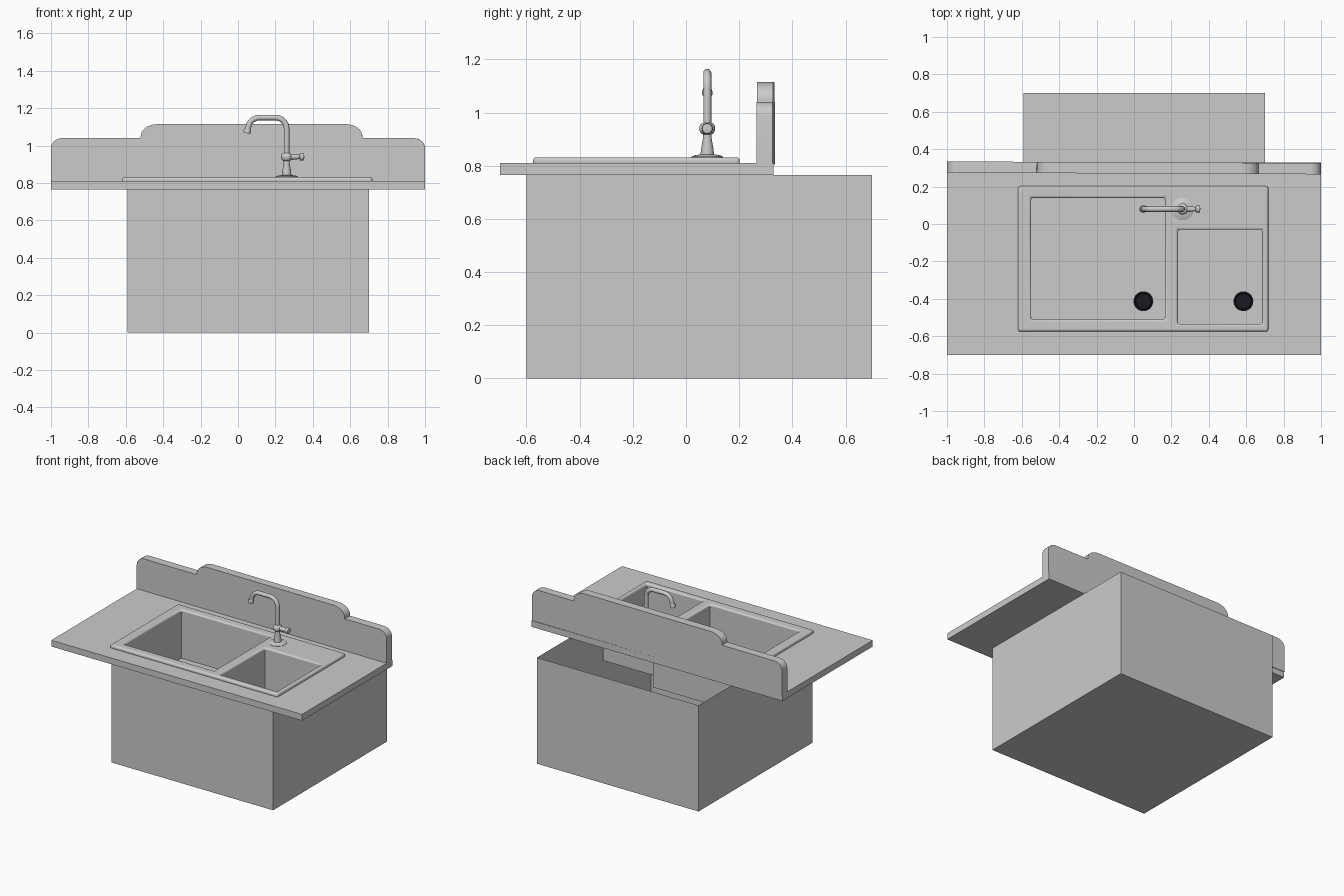
import bpy, bmesh, math
from mathutils import Vector

if "Cube" in bpy.data.objects:
    bpy.data.objects.remove(bpy.data.objects["Cube"])


def finish(name, bm, smooth=False):
    bmesh.ops.remove_doubles(bm, verts=bm.verts, dist=1e-5)
    me = bpy.data.meshes.new(name)
    bm.to_mesh(me)
    bm.free()
    ob = bpy.data.objects.new(name, me)
    bpy.context.collection.objects.link(ob)
    if smooth:
        shade(ob)
    return ob


def shade(ob):
    bpy.ops.object.select_all(action='DESELECT')
    ob.select_set(True)
    bpy.context.view_layer.objects.active = ob
    bpy.ops.object.shade_smooth_by_angle(angle=math.radians(40))


def open_box(name, x0, x1, y0, y1, z0, z1, inward=False):
    """Thin-walled box without a top."""
    bm = bmesh.new()
    bmesh.ops.create_cube(bm, size=1)
    for v in bm.verts:
        v.co = Vector((x1 if v.co.x > 0 else x0, y1 if v.co.y > 0 else y0,
                       z1 if v.co.z > 0 else z0))
    bm.normal_update()
    top = [f for f in bm.faces if f.normal.z > 0.9]
    bmesh.ops.delete(bm, geom=top, context='FACES_ONLY')
    if inward:
        bmesh.ops.reverse_faces(bm, faces=bm.faces)
    return finish(name, bm)


def plate(name, outer, holes, z0, z1, bevel=0):
    """Slab with rectangular openings; rectangles are (x0, x1, y0, y1)."""
    xs = sorted({x for r in [outer] + holes for x in r[:2]})
    ys = sorted({y for r in [outer] + holes for y in r[2:]})
    bm = bmesh.new()
    for xa, xb in zip(xs, xs[1:]):
        for ya, yb in zip(ys, ys[1:]):
            cx, cy = (xa + xb) / 2, (ya + yb) / 2
            if any(h[0] < cx < h[1] and h[2] < cy < h[3] for h in holes):
                continue
            bm.faces.new([bm.verts.new((x, y, z0)) for x, y in
                          ((xa, ya), (xa, yb), (xb, yb), (xb, ya))])
    bmesh.ops.remove_doubles(bm, verts=bm.verts, dist=1e-5)
    new = bmesh.ops.extrude_face_region(bm, geom=bm.faces[:], use_keep_orig=True)['geom']
    for v in new:
        if isinstance(v, bmesh.types.BMVert):
            v.co.z = z1
    bmesh.ops.recalc_face_normals(bm, faces=bm.faces)
    ob = finish(name, bm)
    if bevel:
        m = ob.modifiers.new("soft_edges", 'BEVEL')
        m.width, m.segments, m.limit_method = bevel, 3, 'ANGLE'
        shade(ob)
    return ob


def lathe(name, profile, origin, axis='Z', steps=28):
    """Revolve (radius, height) points about an axis through origin."""
    bm = bmesh.new()
    vs = [bm.verts.new((r, 0, h)) for r, h in profile]
    es = [bm.edges.new(p) for p in zip(vs, vs[1:])]
    bmesh.ops.spin(bm, geom=vs + es, cent=(0, 0, 0), axis=(0, 0, 1),
                   angle=math.tau, steps=steps)
    bmesh.ops.remove_doubles(bm, verts=bm.verts, dist=1e-5)
    bmesh.ops.recalc_face_normals(bm, faces=bm.faces)
    ob = finish(name, bm, True)
    ob.location = origin
    if axis == 'X':
        ob.rotation_euler.y = math.pi / 2
    return ob


def arc(cx, cz, rx, rz, a0, a1, n=8):
    return [(cx + rx * math.cos(math.radians(a0 + (a1 - a0) * i / n)),
             cz + rz * math.sin(math.radians(a0 + (a1 - a0) * i / n)))
            for i in range(n + 1)]


# Cabinet, countertop, sink rim and the two basins
open_box("cabinet", -0.59, 0.70, -0.60, 0.70, 0, 0.765)
large = (-0.55, 0.165, -0.51, 0.14)
small = (0.235, 0.685, -0.535, -0.03)
plate("countertop", (-1, 1, -0.70, 0.33), [(-0.575, 0.695, -0.55, 0.17)], 0.765, 0.81)
plate("sink_rim", (-0.62, 0.718, -0.575, 0.202), [large, small], 0.80, 0.832, 0.012)
open_box("large_basin", *large, 0.48, 0.818, True)
open_box("small_basin", *small, 0.47, 0.818, True)

# Backsplash with a raised, round-cornered middle
outline = ([(-1, 0.805), (1, 0.805)]
           + arc(0.94, 0.985, 0.06, 0.055, 0, 90) + [(0.665, 1.04)]
           + arc(0.575, 1.05, 0.09, 0.065, 0, 90)
           + arc(-0.43, 1.05, 0.09, 0.065, 90, 180) + [(-0.52, 1.04)]
           + arc(-0.94, 0.985, 0.06, 0.055, 90, 180))
bm = bmesh.new()
face = bm.faces.new([bm.verts.new((x, -0.03, z)) for x, z in outline])
ext = bmesh.ops.extrude_face_region(bm, geom=[face], use_keep_orig=True)['geom']
bmesh.ops.translate(bm, vec=(0, 0.06, 0),
                    verts=[g for g in ext if isinstance(g, bmesh.types.BMVert)])
bmesh.ops.recalc_face_normals(bm, faces=bm.faces)
splash = finish("backsplash", bm, True)
splash.location.y = 0.30
splash.rotation_euler.z = math.radians(-0.25)

# Dark drains
dark = bpy.data.materials.new("dark_drain")
dark.diffuse_color = (0.01, 0.01, 0.015, 1)
dark.use_nodes = True
dark.node_tree.nodes["Principled BSDF"].inputs["Base Color"].default_value = dark.diffuse_color
for name, x, z in (("large_drain", 0.05, 0.48), ("small_drain", 0.585, 0.47)):
    d = lathe(name, [(0, 0), (0.053, 0), (0.053, 0.006), (0.045, 0.01),
                     (0.04, 0.005), (0, 0.005)], (x, -0.413, z))
    d.data.materials.append(dark)

# Tap: flange and body, valve, handle
FX, FY = 0.26, 0.08
lathe("tap_body", [(0, 0.825), (0.06, 0.825), (0.06, 0.834), (0.05, 0.839),
                   (0.025, 0.843), (0.024, 0.86), (0.016, 0.905), (0.016, 0.95),
                   (0, 0.95)], (FX, FY, 0))
lathe("tap_collar", [(0, -0.022)] + arc(0.014, 0, 0.016, 0.022, -90, 90) + [(0, 0.022)],
      (FX, FY, 0.94))
lathe("tap_handle", [(0, 0), (0.016, 0), (0.018, 0.01), (0.014, 0.05), (0.011, 0.068),
                     (0.018, 0.072), (0.021, 0.082), (0.018, 0.092), (0, 0.095)],
      (FX, FY, 0.94), 'X')

# Tap: curved spout with a wider tip
path = ([(FX, 0.93)] + arc(FX - 0.06, 1.09, 0.06, 0.06, 0, 90)
        + arc(0.115, 1.09, 0.06, 0.06, 90, 170) + [(0.05, 1.075)])
cu = bpy.data.curves.new("tap_spout", 'CURVE')
cu.dimensions = '3D'
cu.bevel_depth, cu.bevel_resolution, cu.use_fill_caps = 0.015, 4, True
sp = cu.splines.new('POLY')
sp.points.add(len(path) - 1)
for p, (x, z) in zip(sp.points, path):
    p.co = (x, FY, z, 1)
sp.use_smooth = True
spout = bpy.data.objects.new("tap_spout", cu)
bpy.context.collection.objects.link(spout)
bpy.ops.object.select_all(action='DESELECT')
spout.select_set(True)
bpy.context.view_layer.objects.active = spout
bpy.ops.object.convert(target='MESH')
tip = lathe("spout_tip", [(0, -0.012), (0.019, -0.012), (0.02, 0), (0.016, 0.012),
                          (0, 0.012)], (0.049, FY, 1.078))
tip.rotation_euler.y = math.radians(10)
